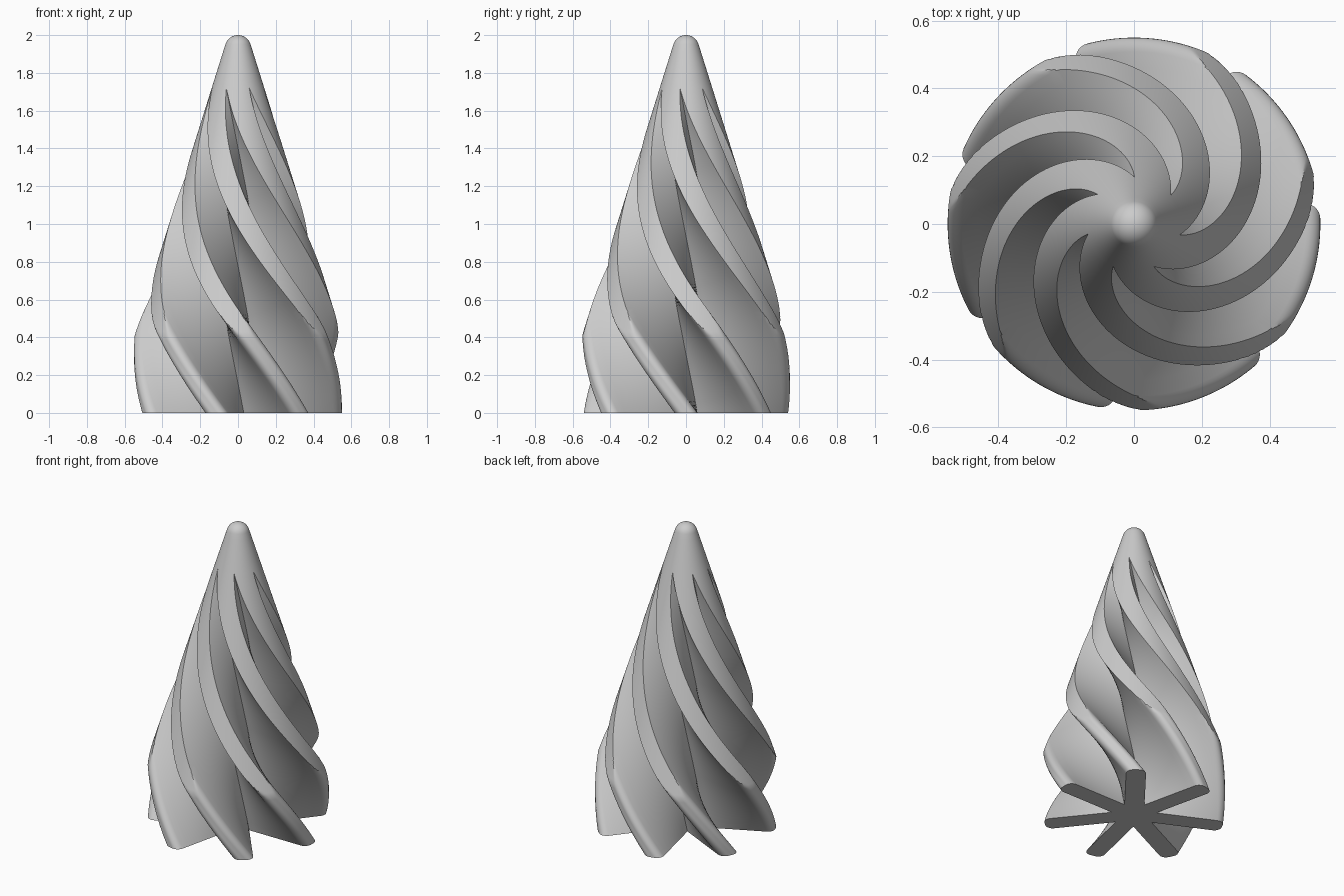
import bpy, bmesh, math

cube = bpy.data.objects.get("Cube")
if cube:
    bpy.data.objects.remove(cube, do_unlink=True)

ARMS = 7
OUTER = 0.55                      # radius of the arm tips
HALF_W = 0.0603                   # half the arm thickness
FILLET = 0.045                    # rounding of the arm corners
TWIST = math.radians(-82.5)       # turn per unit of height
TIP_R = 0.07                      # rounded nose radius
SLOPE = math.atan(0.3135)
HALF_STEP = math.pi / ARMS
VALLEY_R = HALF_W / math.sin(HALF_STEP)
TAN_Z = 2 - TIP_R + TIP_R * math.sin(SLOPE)
TAN_R = TIP_R * math.cos(SLOPE)
SIDE, ROUND, ARC = 8, 7, 5


def envelope(z):
    """Radius of the cone with its rounded nose."""
    if z > TAN_Z:
        return math.sqrt(max(TIP_R ** 2 - (z - 2 + TIP_R) ** 2, 0))
    return TAN_R + math.tan(SLOPE) * (TAN_Z - z)


def half_arm(limit):
    """Outline from the valley to the arm centre line, cut at the limit radius."""
    limit = min(limit, OUTER)
    if limit <= VALLEY_R:
        corner, side_r = HALF_STEP, limit
        pts = [(side_r, HALF_STEP)] * (SIDE + 1)
    else:
        corner = math.asin(HALF_W / limit)
        pts = None
    cx = math.sqrt((OUTER - FILLET) ** 2 - (HALF_W - FILLET) ** 2)
    cy = HALF_W - FILLET
    end_angle = math.atan2(cy, cx)
    if pts is None:
        x0 = HALF_W / math.tan(HALF_STEP)
        x1 = min(cx, math.sqrt(limit ** 2 - HALF_W ** 2))
        pts = []
        for i in range(SIDE + 1):
            x = x0 + (x1 - x0) * i / SIDE
            pts.append((math.hypot(x, HALF_W), math.atan2(HALF_W, x)))
    if limit <= math.hypot(cx, HALF_W):
        n = ROUND + ARC
        pts += [(limit, corner * (1 - i / n)) for i in range(1, n + 1)]
    else:
        for i in range(1, ROUND + 1):
            a = math.pi / 2 + (end_angle - math.pi / 2) * i / ROUND
            x, y = cx + FILLET * math.cos(a), cy + FILLET * math.sin(a)
            pts.append((min(math.hypot(x, y), limit), math.atan2(y, x)))
        pts += [(limit, end_angle * (1 - i / ARC)) for i in range(1, ARC + 1)]
    return pts


def section(z):
    """Full star outline at one height, turned by the twist."""
    half = half_arm(envelope(z))
    arm = [(r, -a) for r, a in half] + [(r, a) for r, a in half[-2:0:-1]]
    ring = []
    for k in range(ARMS):
        for r, a in arm:
            t = a + 2 * HALF_STEP * k + TWIST * z
            ring.append((r * math.cos(t), r * math.sin(t), z))
    return ring


# Heights: straight foot, grooved cone, plain cone, rounded nose
def spread(a, b, n):
    return [a + (b - a) * i / n for i in range(n)]


shoulder_z = TAN_Z - (OUTER - TAN_R) / math.tan(SLOPE)
groove_z = TAN_Z - (VALLEY_R - TAN_R) / math.tan(SLOPE)
levels = spread(0, shoulder_z, 16) + spread(shoulder_z, groove_z, 64)
levels += spread(groove_z, TAN_Z, 6)
levels += [2 - TIP_R + TIP_R * math.sin(a) for a in spread(SLOPE, math.pi / 2, 8)] + [2.0]

# Twisted body
bm = bmesh.new()
rings = [[bm.verts.new(p) for p in section(z)] for z in levels]
count = len(rings[0])
for low, high in zip(rings, rings[1:]):
    for i in range(count):
        j = (i + 1) % count
        bm.faces.new((low[i], low[j], high[j], high[i]))

# Flat base
centre = bm.verts.new((0, 0, 0))
for i in range(count):
    bm.faces.new((centre, rings[0][(i + 1) % count], rings[0][i]))
bmesh.ops.remove_doubles(bm, verts=bm.verts, dist=0.00005)
bmesh.ops.recalc_face_normals(bm, faces=bm.faces)

mesh = bpy.data.meshes.new("twisted_fluted_cone")
bm.to_mesh(mesh)
bm.free()
body = bpy.data.objects.new("twisted_fluted_cone", mesh)
bpy.context.collection.objects.link(body)

# Plain grey
grey = bpy.data.materials.new("light_grey")
grey.use_nodes = True
colour = (0.6, 0.6, 0.6, 1)
grey.diffuse_color = colour
grey.node_tree.nodes["Principled BSDF"].inputs["Base Color"].default_value = colour
mesh.materials.append(grey)

bpy.ops.object.select_all(action="DESELECT")
body.select_set(True)
bpy.context.view_layer.objects.active = body
bpy.ops.object.shade_smooth_by_angle(angle=math.radians(30))
